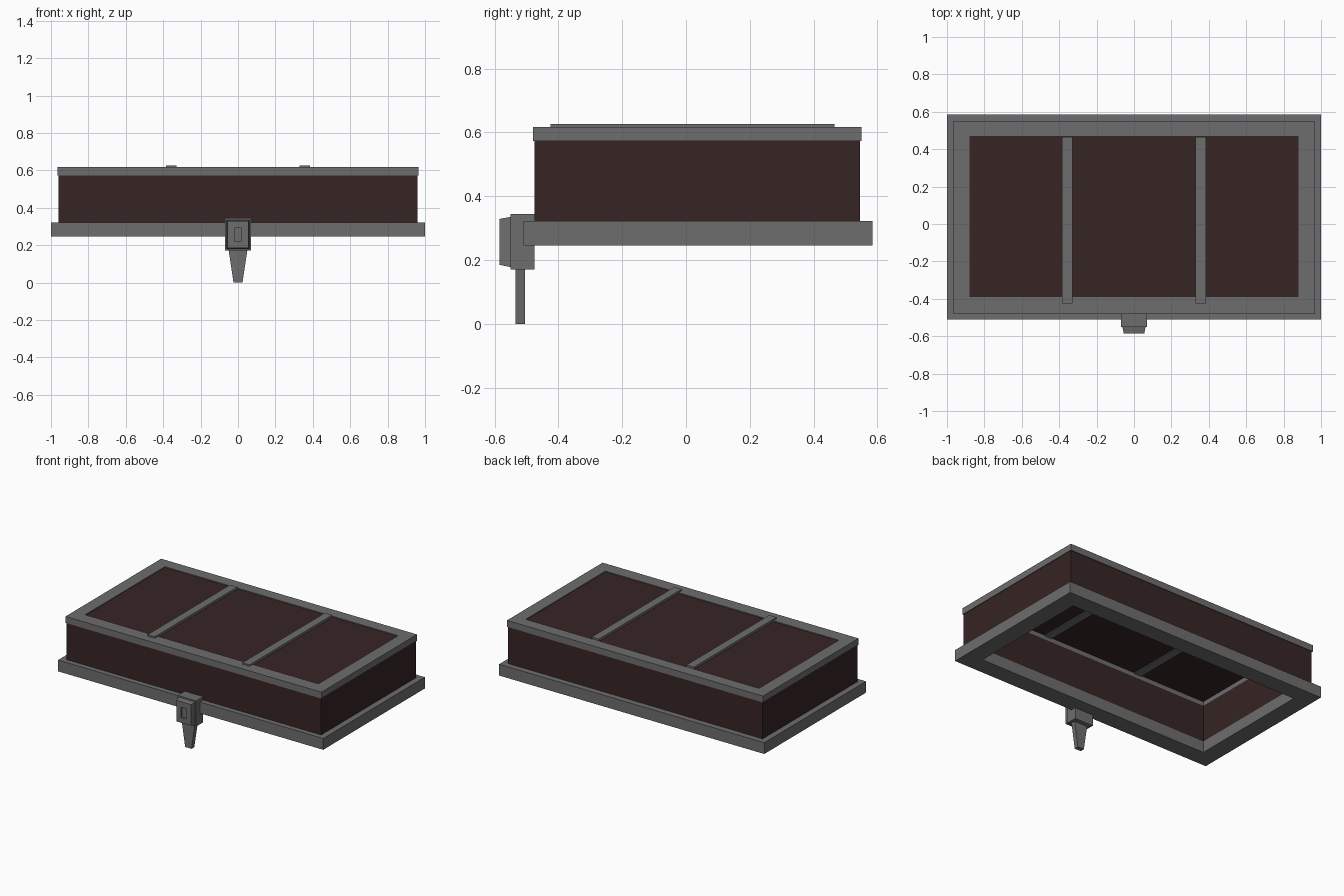
import bpy
import bmesh

cube = bpy.data.objects.get("Cube")
if cube:
    bpy.data.objects.remove(cube, do_unlink=True)


def make_material(name, color):
    mat = bpy.data.materials.new(name)
    mat.use_nodes = True
    mat.diffuse_color = color
    bsdf = mat.node_tree.nodes["Principled BSDF"]
    bsdf.inputs["Base Color"].default_value = color
    bsdf.inputs["Roughness"].default_value = 0.8
    return mat


iron = make_material("iron grey", (0.155, 0.155, 0.155, 1))
wood = make_material("dark red wood", (0.038, 0.018, 0.018, 1))


def finish(name, bm, mat):
    bmesh.ops.recalc_face_normals(bm, faces=bm.faces)
    mesh = bpy.data.meshes.new(name)
    bm.to_mesh(mesh)
    bm.free()
    mesh.materials.append(mat)
    obj = bpy.data.objects.new(name, mesh)
    bpy.context.collection.objects.link(obj)
    return obj


def rect(x, y0, y1):
    return [(-x, y0), (x, y0), (x, y1), (-x, y1)]


def bridge(bm, loops):
    """Join rings of vertices in order."""
    rings = [[bm.verts.new(p) for p in loop] for loop in loops]
    for a, b in zip(rings, rings[1:]):
        for i in range(4):
            j = (i + 1) % 4
            bm.faces.new((a[i], a[j], b[j], b[i]))
    return rings


OPENING = rect(0.88, -0.39, 0.47)


def frame(name, outer, z0, z1, mat):
    """Rectangular ring around the shared opening."""
    bm = bmesh.new()
    path = [(outer, z0), (outer, z1), (OPENING, z1), (OPENING, z0), (outer, z0)]
    bridge(bm, [[(x, y, z) for x, y in r] for r, z in path])
    bmesh.ops.remove_doubles(bm, verts=bm.verts, dist=0.0001)
    return finish(name, bm, mat)


def box(name, xs, ys, zs, mat):
    bm = bmesh.new()
    base = [(xs[0], ys[0]), (xs[1], ys[0]), (xs[1], ys[1]), (xs[0], ys[1])]
    low, high = bridge(bm, [[(x, y, z) for x, y in base] for z in zs])
    bm.faces.new(low)
    bm.faces.new(high)
    return finish(name, bm, mat)


# Hollow lid body
frame("lower_rim", rect(1.0, -0.51, 0.585), 0.245, 0.322, iron)
frame("wood_walls", rect(0.96, -0.475, 0.545), 0.322, 0.573, wood)
frame("upper_rim", rect(0.965, -0.48, 0.55), 0.573, 0.617, iron)
box("top_panel", (-0.88, 0.88), (-0.39, 0.47), (0.602, 0.611), wood)

# Metal straps across the top, showing on both sides of the panel
for side, label in ((-1, "right"), (1, "left")):
    xs = sorted((side * 0.33, side * 0.385))
    box(label + "_strap", xs, (-0.425, 0.465), (0.617, 0.627), iron)
    box(label + "_strap_inner", xs, (-0.39, 0.465), (0.596, 0.617), iron)

# Latch block on the front
box("latch_block", (-0.07, 0.07), (-0.55, -0.475), (0.17, 0.345), iron)


def front_rect(x, z0, z1, y):
    return [(-x, y, z0), (x, y, z0), (x, y, z1), (-x, y, z1)]


# Tapered lock plate with a recessed keyhole
bm = bmesh.new()
rings = bridge(bm, [
    front_rect(0.062, 0.178, 0.335, -0.55),
    front_rect(0.055, 0.185, 0.329, -0.585),
    front_rect(0.019, 0.22, 0.292, -0.585),
    front_rect(0.019, 0.22, 0.292, -0.575),
])
bm.faces.new(rings[0])
bm.faces.new(rings[-1])
finish("lock_plate", bm, iron)

# Tapered hasp prong hanging below the latch
bm = bmesh.new()
low, high = bridge(bm, [
    [(x, y, 0.0) for x, y in rect(0.024, -0.535, -0.505)],
    [(x, y, 0.172) for x, y in rect(0.05, -0.535, -0.505)],
])
bm.faces.new(low)
bm.faces.new(high)
finish("hasp_prong", bm, iron)
